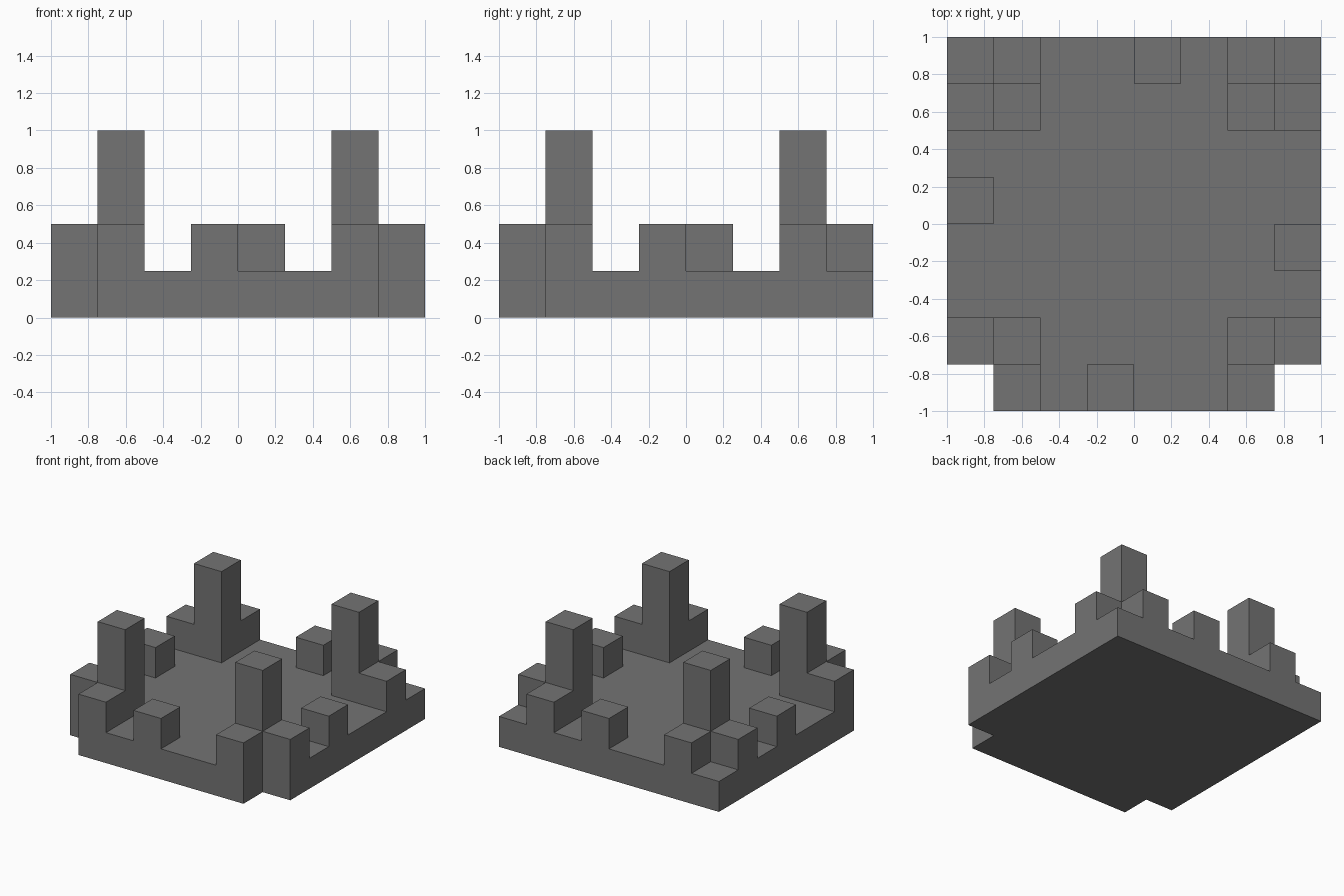
import bpy
import bmesh
import math

cube = bpy.data.objects.get("Cube")
if cube:
    bpy.data.objects.remove(cube, do_unlink=True)

# Single stone colour
stone = bpy.data.materials.new("stone grey")
stone.use_nodes = True
colour = (0.174, 0.174, 0.174, 1)
stone.diffuse_color = colour
stone.node_tree.nodes["Principled BSDF"].inputs["Base Color"].default_value = colour

INNER, OUTER, MID = 0.625, 0.875, 0.125  # cell centres


def is_pillar(x, y):
    return abs(abs(x) - INNER) < 0.01 and abs(abs(y) - INNER) < 0.01


def is_buttress(x, y):
    return {round(abs(x), 3), round(abs(y), 3)} == {INNER, OUTER}


def is_merlon(x, y):
    # One block per side, stepping round in quarter turns
    for _ in range(4):
        if abs(x - MID) < 0.01 and abs(y - OUTER) < 0.01:
            return True
        x, y = -y, x
    return False


def is_floor(x, y):
    # The two front corners are notched out
    return not (abs(x) > 0.8 and y < -0.8)


def raise_cells(bm, level, height, rule):
    """Extrude every cell at the given level that matches the rule."""
    cells = []
    for face in bm.faces:
        c = face.calc_center_median()
        flat = all(abs(v.co.z - level) < 0.001 for v in face.verts)
        if flat and rule(c.x, c.y):
            cells.append(face)
    made = bmesh.ops.extrude_face_region(bm, geom=cells)["geom"]
    for v in made:
        if isinstance(v, bmesh.types.BMVert):
            v.co.z = height


bm = bmesh.new()
bmesh.ops.create_grid(bm, x_segments=8, y_segments=8, size=1)

# Notched floor plan
notches = [f for f in bm.faces if not is_floor(*f.calc_center_median().xy)]
bmesh.ops.delete(bm, geom=notches, context="FACES")

# Slab, then low blocks, then corner pillars
raise_cells(bm, 0, 0.25, is_floor)
raise_cells(bm, 0.25, 0.5,
            lambda x, y: is_pillar(x, y) or is_buttress(x, y) or is_merlon(x, y))
raise_cells(bm, 0.5, 1, is_pillar)

# Merge coplanar cells into clean faces
bmesh.ops.recalc_face_normals(bm, faces=bm.faces[:])
bmesh.ops.dissolve_limit(bm, angle_limit=math.radians(1),
                         verts=bm.verts[:], edges=bm.edges[:])

mesh = bpy.data.meshes.new("battlement_platform")
bm.to_mesh(mesh)
bm.free()
mesh.materials.append(stone)
platform = bpy.data.objects.new("battlement_platform", mesh)
bpy.context.collection.objects.link(platform)
